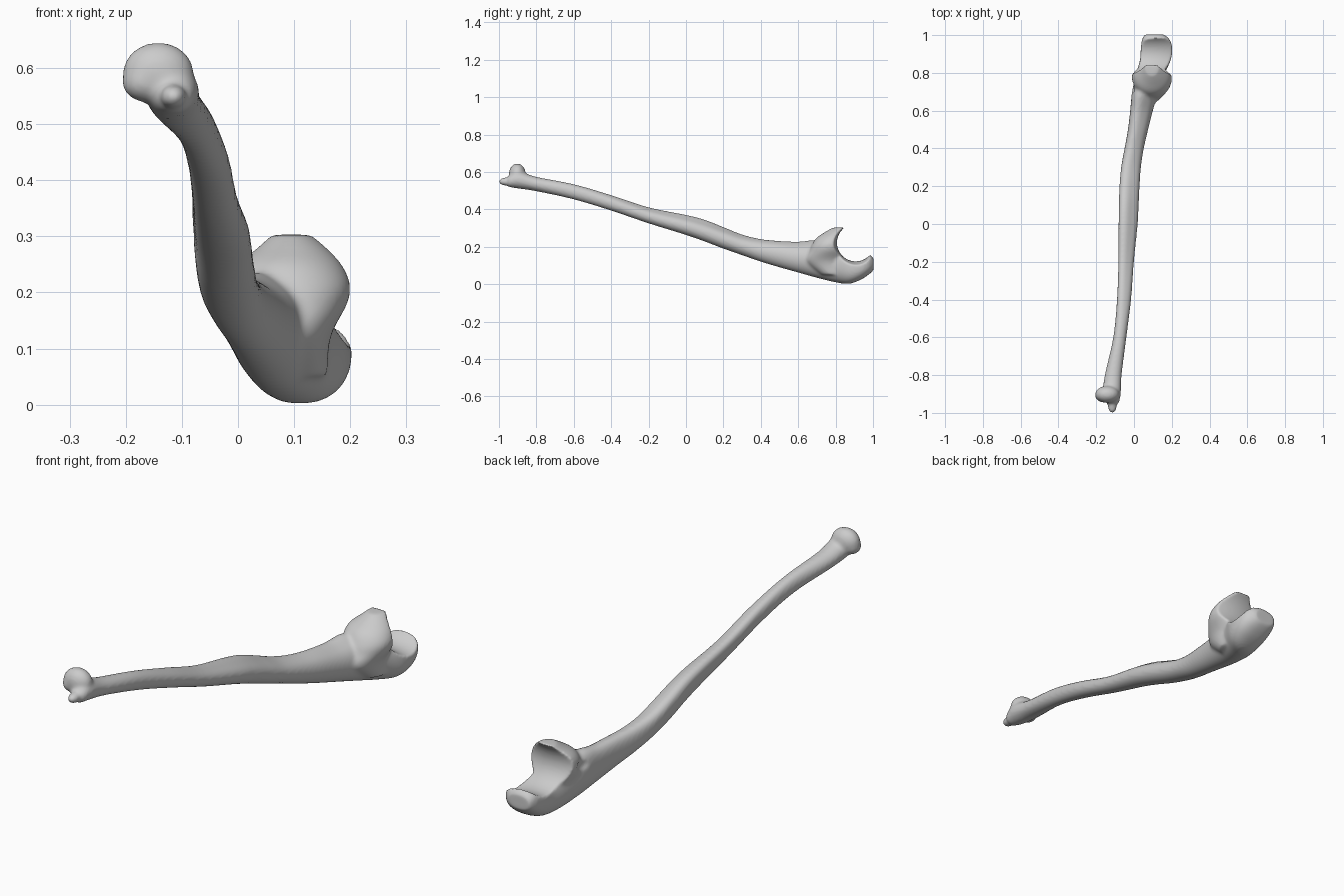
import bpy, bmesh, math
from mathutils import Vector, Matrix

if "Cube" in bpy.data.objects:
    bpy.data.objects.remove(bpy.data.objects["Cube"])

N = 40

def ring(box, crest=0.0, power=2.0):
    """Closed section fitted to a box (u0, u1, v0, v1), with an optional ridge at upper left."""
    pts = []
    for i in range(N):
        t = 2 * math.pi * i / N
        c, s = math.cos(t), math.sin(t)
        u = math.copysign(abs(c) ** (2 / power), c)
        v = math.copysign(abs(s) ** (2 / power), s)
        k = 1 + crest * max(0, math.cos(t - math.radians(122))) ** 6
        pts.append((u * k, v * k))
    us, vs = [p[0] for p in pts], [p[1] for p in pts]
    fit = lambda a, lo, hi, b0, b1: b0 + (a - lo) / (hi - lo) * (b1 - b0)
    return [(fit(u, min(us), max(us), box[0], box[1]),
             fit(v, min(vs), max(vs), box[2], box[3])) for u, v in pts]

def cubic(rows, n=5):
    """Smoothly resample rows of numbers (Catmull-Rom)."""
    out = []
    for i in range(len(rows) - 1):
        quad = [rows[max(i - 1, 0)], rows[i], rows[i + 1], rows[min(i + 2, len(rows) - 1)]]
        for j in range(n):
            t = j / n
            out.append([b + .5 * t * (c - a + t * (2 * a - 5 * b + 4 * c - d + t * (3 * (b - c) + d - a)))
                        for a, b, c, d in zip(*quad)])
    return out + [list(rows[-1])]

def loft(bm, rings):
    vs = [[bm.verts.new(p) for p in r] for r in rings]
    for a, b in zip(vs, vs[1:]):
        for i in range(N):
            j = (i + 1) % N
            bm.faces.new((a[i], a[j], b[j], b[i]))
    bm.faces.new(vs[0][::-1])
    bm.faces.new(vs[-1])

def ellipsoid(bm, centre, radii):
    m = Matrix.Translation(centre) @ Matrix.Diagonal((*radii, 1))
    bmesh.ops.create_uvsphere(bm, u_segments=32, v_segments=20, radius=1, matrix=m)

def finish(bm, name):
    bmesh.ops.recalc_face_normals(bm, faces=bm.faces)
    me = bpy.data.meshes.new(name)
    bm.to_mesh(me)
    bm.free()
    ob = bpy.data.objects.new(name, me)
    bpy.context.collection.objects.link(ob)
    return ob

# Shaft and elbow end: y, x left, x right, z bottom, z top, crest, squareness
SHAFT = [
    (-.95, -.145, -.08, .520, .578, 0, 2), (-.90, -.165, -.07, .512, .605, 0, 2),
    (-.80, -.155, -.065, .497, .574, 0, 2), (-.60, -.11, -.04, .453, .535, .1, 2),
    (-.40, -.09, -.015, .393, .477, .3, 2), (-.20, -.083, 0, .325, .412, .5, 2),
    (0, -.082, .02, .263, .371, .6, 2), (.10, -.08, .025, .228, .345, .6, 2),
    (.20, -.077, .03, .19, .306, .5, 2), (.30, -.068, .037, .155, .266, .4, 2),
    (.40, -.05, .052, .12, .242, .3, 2), (.50, -.032, .075, .09, .232, .3, 2),
    (.60, -.02, .10, .062, .228, .35, 2), (.70, -.01, .13, .034, .235, .3, 2),
    (.80, .012, .165, .01, .20, .1, 2.2), (.87, .032, .195, .002, .18, 0, 2.4),
    (.93, .036, .203, .022, .17, 0, 2.5), (.975, .042, .19, .05, .162, 0, 2.5),
    (1.003, .055, .16, .075, .14, 0, 2.4)]
bm = bmesh.new()
loft(bm, [[(u, r[0], v) for u, v in ring(r[1:5], max(r[5], 0), r[6])] for r in cubic(SHAFT)])

# Beak in front of the elbow notch, stacked upward: z, x left, x right, y front, y back
BEAK = [(.05, .03, .16, .72, .86), (.12, .01, .165, .64, .87), (.18, -.008, .195, .66, .87),
        (.215, -.012, .2, .675, .87), (.25, 0, .185, .70, .88), (.28, .035, .158, .745, .88),
        (.303, .06, .13, .785, .88)]
loft(bm, [[(u, v, r[0]) for u, v in ring(r[1:])] for r in cubic(BEAK)])

# Wrist end: rounded head and small pointed process
ellipsoid(bm, (-.142, -.902, .590), (.064, .045, .056))
ellipsoid(bm, (-.165, -.905, .575), (.042, .04, .036))
ellipsoid(bm, (-.115, -.963, .549), (.024, .039, .022))
bone = finish(bm, "forearm_bone")

# Cutter: spool shaped hinge notch, revolved round the x axis
bm = bmesh.new()
rings = []
for i in range(21):
    x = -.06 + .3 * i / 20
    rad = .1 + 1.4 * (x - .085) ** 2
    rings.append([(x, .907 + rad * math.cos(2 * math.pi * k / N),
                   .222 + rad * math.sin(2 * math.pi * k / N)) for k in range(N)])
loft(bm, rings)
notch = finish(bm, "hinge_notch_cutter")

# Cutter: shallow side socket
bm = bmesh.new()
ellipsoid(bm, (-.065, .725, .195), (.07, .07, .055))
socket = finish(bm, "side_socket_cutter")

# Fuse, carve and soften
def add(kind, **settings):
    mod = bone.modifiers.new(kind.lower(), kind)
    for k, v in settings.items():
        setattr(mod, k, v)

add("REMESH", mode='VOXEL', voxel_size=.006)
add("SMOOTH", factor=.5, iterations=10)
for cutter in (notch, socket):
    add("BOOLEAN", operation='DIFFERENCE', object=cutter, solver='EXACT')
    cutter.hide_render = True
add("REMESH", mode='VOXEL', voxel_size=.006)
add("SMOOTH", factor=.5, iterations=5)
bpy.context.view_layer.objects.active = bone
bone.select_set(True)
for mod in list(bone.modifiers):
    bpy.ops.object.modifier_apply(modifier=mod.name)
for cutter in (notch, socket):
    bpy.data.objects.remove(cutter)
bpy.ops.object.shade_smooth()

# Bone colour
mat = bpy.data.materials.new("bone grey")
mat.diffuse_color = (.6, .6, .6, 1)
mat.use_nodes = True
mat.node_tree.nodes["Principled BSDF"].inputs["Base Color"].default_value = mat.diffuse_color
bone.data.materials.append(mat)
